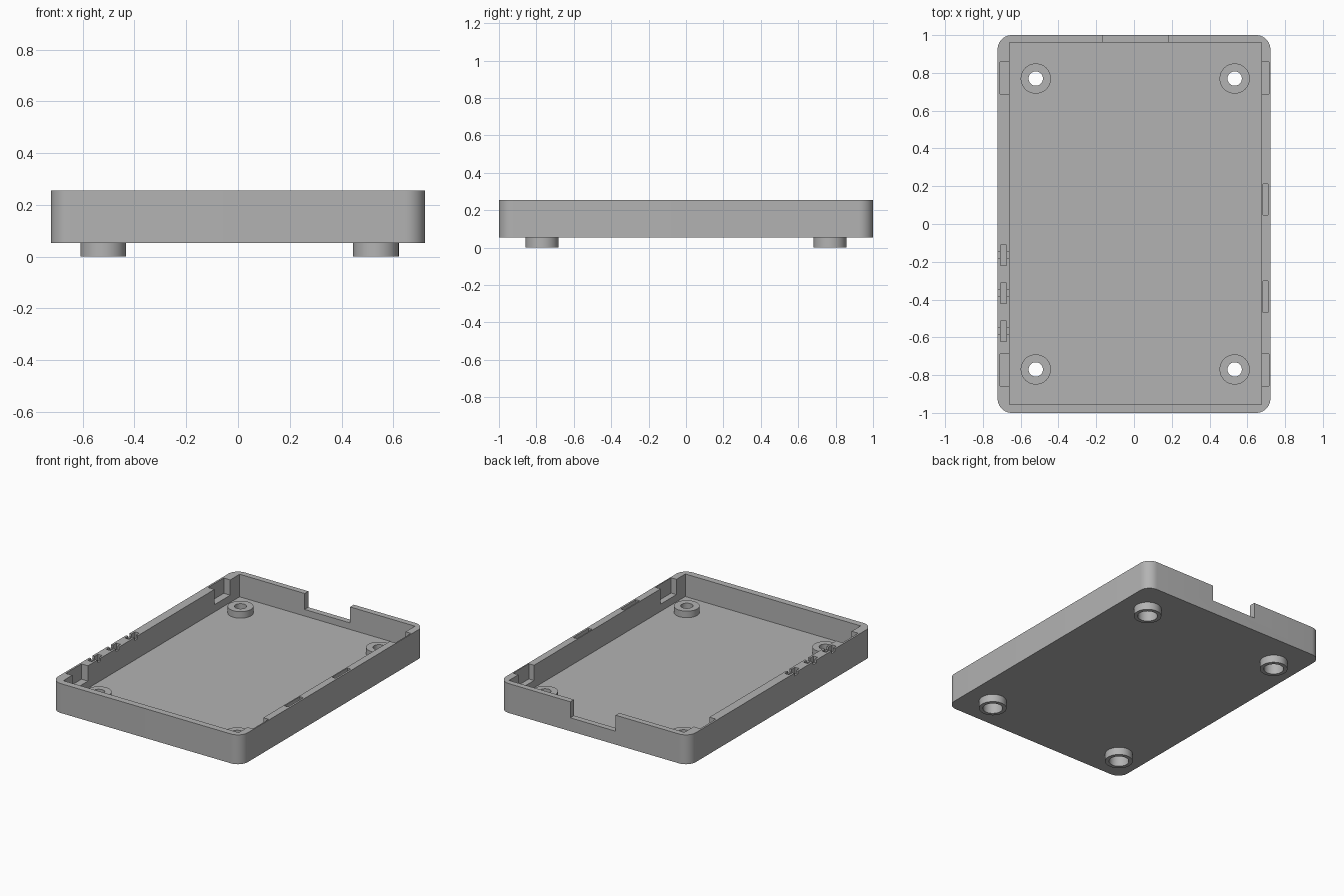
import bpy, bmesh, math
from mathutils import Matrix, Vector

cube = bpy.data.objects.get("Cube")
if cube:
    bpy.data.objects.remove(cube, do_unlink=True)

grey = bpy.data.materials.new("light grey plastic")
grey.use_nodes = True
colour = (0.45, 0.45, 0.45, 1)
grey.diffuse_color = colour
grey.node_tree.nodes["Principled BSDF"].inputs["Base Color"].default_value = colour

BASE, FLOOR, TOP, OVER = 0.053, 0.1, 0.255, 0.3
HALF_X, HALF_Y = 0.722, 1.0


def finish(bm, name):
    mesh = bpy.data.meshes.new(name)
    bm.to_mesh(mesh)
    bm.free()
    mesh.materials.append(grey)
    obj = bpy.data.objects.new(name, mesh)
    bpy.context.collection.objects.link(obj)
    return obj


def box(name, x, y, z, corner=0):
    bm = bmesh.new()
    size = Vector((x[1] - x[0], y[1] - y[0], z[1] - z[0]))
    mid = Vector((x[0] + x[1], y[0] + y[1], z[0] + z[1])) / 2
    bmesh.ops.create_cube(bm, size=1, matrix=Matrix.Translation(mid) @ Matrix.Diagonal(size).to_4x4())
    if corner:
        edges = [e for e in bm.edges if abs(e.verts[0].co.z - e.verts[1].co.z) > 0.01]
        bmesh.ops.bevel(bm, geom=edges, offset=corner, segments=10, profile=0.5, affect='EDGES')
    return finish(bm, name)


def cylinder(name, x, y, z, radius):
    bm = bmesh.new()
    bmesh.ops.create_cone(bm, cap_ends=True, segments=48, radius1=radius, radius2=radius,
                          depth=z[1] - z[0], matrix=Matrix.Translation((x, y, (z[0] + z[1]) / 2)))
    return finish(bm, name)


def combine(target, tool, operation='DIFFERENCE'):
    tool.hide_render = True
    mod = target.modifiers.new("shape", 'BOOLEAN')
    mod.object, mod.operation, mod.solver = tool, operation, 'EXACT'
    bpy.context.view_layer.objects.active = target
    bpy.ops.object.modifier_apply(modifier=mod.name)
    bpy.data.objects.remove(tool, do_unlink=True)


# Tray with a rounded outline and a square-cornered cavity
tray = box("tray", (-HALF_X, HALF_X), (-HALF_Y, HALF_Y), (BASE, TOP), 0.075)
combine(tray, box("cavity", (-0.66, 0.674), (-0.955, 0.96), (FLOOR, OVER)))

# Cable notch in the back wall
combine(tray, box("back_notch", (-0.165, 0.18), (0.9, 1.1), (0.145, OVER)))

# Clip pockets opening from the cavity into the side walls
for y in (-0.773, 0.773):
    for x in ((-0.709, -0.64), (0.65, 0.714)):
        combine(tray, box("clip_pocket", x, (y - 0.085, y + 0.085), (0.15, OVER)))

# Closed slots in the top of the left wall
for y in (-0.385, 0.13):
    combine(tray, box("left_slot", (0.682, 0.709), (y - 0.083, y + 0.083), (0.16, OVER)))

# Slots with narrow cross grooves in the top of the right wall
for y in (-0.165, -0.367, -0.568):
    combine(tray, box("right_slot", (-0.707, -0.674), (y - 0.055, y + 0.055), (0.19, OVER)))
    combine(tray, box("cross_groove", (-0.75, -0.64), (y - 0.018, y + 0.018), (0.235, OVER)))

# Bosses inside, feet below, and stepped screw holes through both
for x in (-0.52, 0.533):
    for y in (-0.77, 0.77):
        combine(tray, cylinder("boss", x, y, (FLOOR - 0.02, 0.145), 0.08), 'UNION')
        combine(tray, cylinder("foot", x, y, (0, BASE + 0.02), 0.088), 'UNION')
        combine(tray, cylinder("screw_hole", x, y, (-0.1, OVER), 0.038))
        combine(tray, cylinder("counterbore", x, y, (-0.1, 0.1), 0.063))

bpy.ops.object.select_all(action='DESELECT')
tray.select_set(True)
bpy.context.view_layer.objects.active = tray
bpy.ops.object.shade_smooth_by_angle(angle=math.radians(30))
